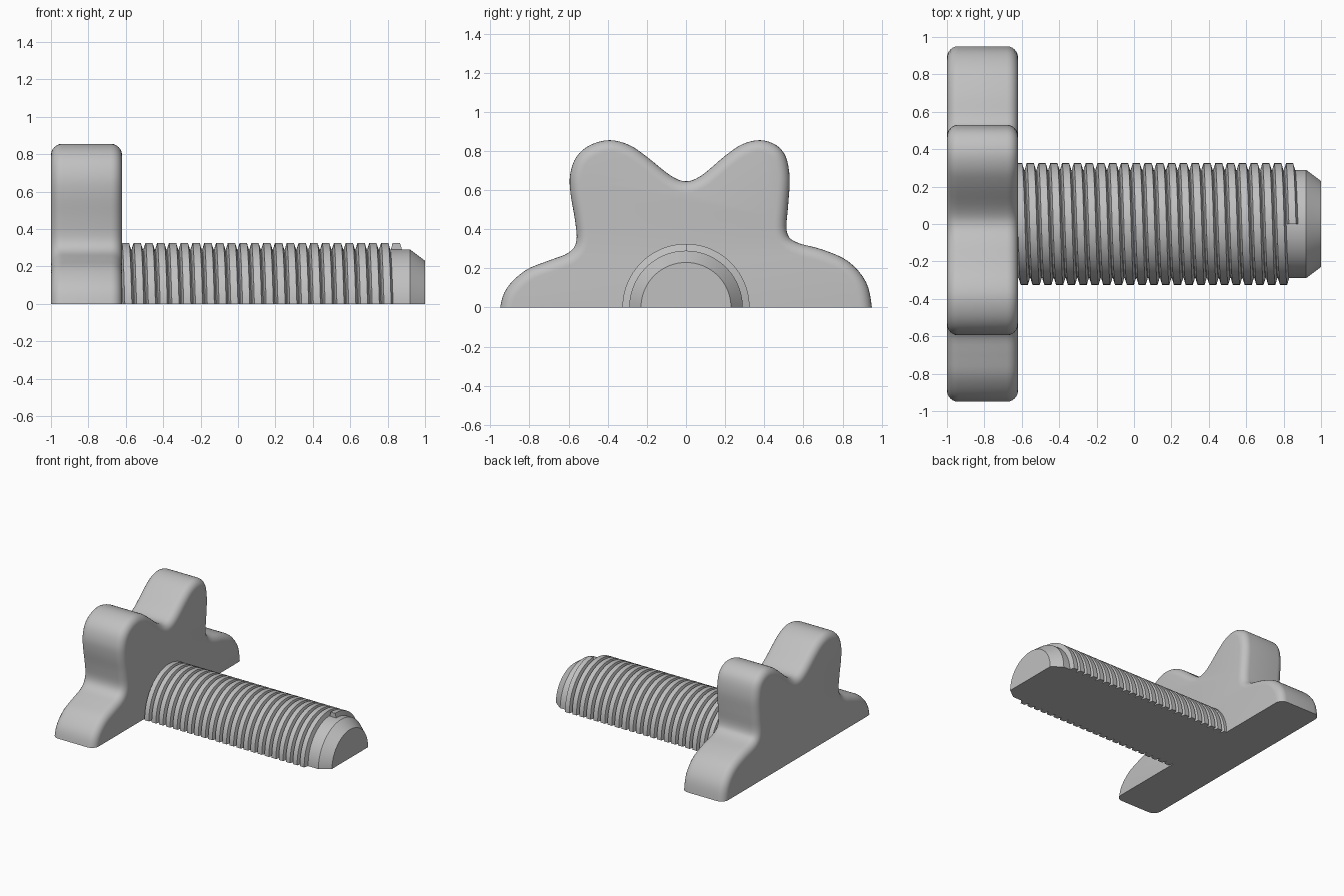
import bpy, bmesh, math
from mathutils import Vector

if "Cube" in bpy.data.objects:
    bpy.data.objects.remove(bpy.data.objects["Cube"])

steel = bpy.data.materials.new("light grey")
steel.diffuse_color = (0.53, 0.53, 0.53, 1)
steel.use_nodes = True
steel.node_tree.nodes["Principled BSDF"].inputs["Base Color"].default_value = steel.diffuse_color


def finish(name, bm):
    """Turn a bmesh into a smooth-shaded object with sharp edges kept."""
    bmesh.ops.recalc_face_normals(bm, faces=bm.faces)
    me = bpy.data.meshes.new(name)
    bm.to_mesh(me)
    bm.free()
    me.materials.append(steel)
    ob = bpy.data.objects.new(name, me)
    bpy.context.collection.objects.link(ob)
    bpy.ops.object.select_all(action='DESELECT')
    ob.select_set(True)
    bpy.context.view_layer.objects.active = ob
    bpy.ops.object.shade_smooth_by_angle(angle=math.radians(30))


def skin(bm, rows, closed=False):
    """Bridge rows of points, cap both end rows; open rows also get a floor."""
    vs = [[bm.verts.new(p) for p in r] for r in rows]
    n = len(rows[0])
    for a, b in zip(vs, vs[1:]):
        for i in range(n if closed else n - 1):
            j = (i + 1) % n
            bm.faces.new((a[i], a[j], b[j], b[i]))
    bm.faces.new(vs[0])
    bm.faces.new(vs[-1])
    if not closed:
        bm.faces.new([r[0] for r in vs] + [r[-1] for r in reversed(vs)])


def spline(pts, steps=4):
    """Smooth curve through the points."""
    p = [Vector(q) for q in pts]
    p = [Vector((p[0].x, -p[1].y))] + p + [Vector((p[-1].x, -p[-2].y))]
    out = []
    for a, b, c, d in zip(p, p[1:], p[2:], p[3:]):
        for s in range(steps):
            t = s / steps
            out.append(0.5 * (2 * b + (c - a) * t + (2 * a - 5 * b + 4 * c - d) * t * t
                              + (3 * b - a - 3 * c + d) * t ** 3))
    return out + [p[-2]]


# Lobed half knob with rounded rims
outline = spline([
    (-.95, 0), (-.915, .1), (-.82, .19), (-.7, .24), (-.6, .28), (-.56, .34),
    (-.568, .45), (-.59, .58), (-.592, .68), (-.56, .77), (-.49, .83), (-.39, .855),
    (-.29, .83), (-.2, .77), (-.08, .675), (0, .645), (.08, .675), (.2, .775),
    (.29, .835), (.38, .855), (.46, .83), (.51, .77), (.53, .66), (.522, .52),
    (.515, .39), (.56, .335), (.7, .295), (.83, .235), (.92, .13), (.95, 0)])
normals = []
for i in range(len(outline)):
    t = outline[min(i + 1, len(outline) - 1)] - outline[max(i - 1, 0)]
    normals.append(Vector((t.y, -t.x)).normalized())   # points inward
normals[0], normals[-1] = Vector((1, 0)), Vector((-1, 0))

R, X0, X1 = 0.06, -1.0, -0.62
arc = [i * math.pi / 12 for i in range(7)]
rim = [(X0 + R * (1 - math.sin(a)), R * (1 - math.cos(a))) for a in reversed(arc)]
rim += [(X1 - R * (1 - math.sin(a)), R * (1 - math.cos(a))) for a in arc]
bm = bmesh.new()
skin(bm, [[(x, q.x + n.x * d, q.y + n.y * d) for q, n in zip(outline, normals)]
          for x, d in sorted(rim)])
finish("knob", bm)

# Half-round bolt core with a chamfered tip
SEG = 48
bm = bmesh.new()
skin(bm, [[(x, r * math.cos(math.pi * i / SEG), r * math.sin(math.pi * i / SEG) if 0 < i < SEG else 0)
           for i in range(SEG + 1)]
          for x, r in ((-.63, .29), (.92, .29), (1, .23))])
finish("bolt_core", bm)

# Helical thread teeth; the last one stops at the top of the bolt
PITCH = 0.063
section = ((-.030, .289), (-.019, .325), (.019, .325), (.030, .289))
bm = bmesh.new()
for k in range(24):
    rows = []
    for i in range((SEG // 2 if k == 0 else SEG) + 1):
        a = math.pi * i / SEG
        x = 0.847 - k * PITCH + PITCH * (a / (2 * math.pi) - 0.25)
        s = math.sin(a) if i < SEG else 0
        rows.append([(x + dx, r * math.cos(a), r * s) for dx, r in section])
    skin(bm, rows, closed=True)
finish("thread", bm)
